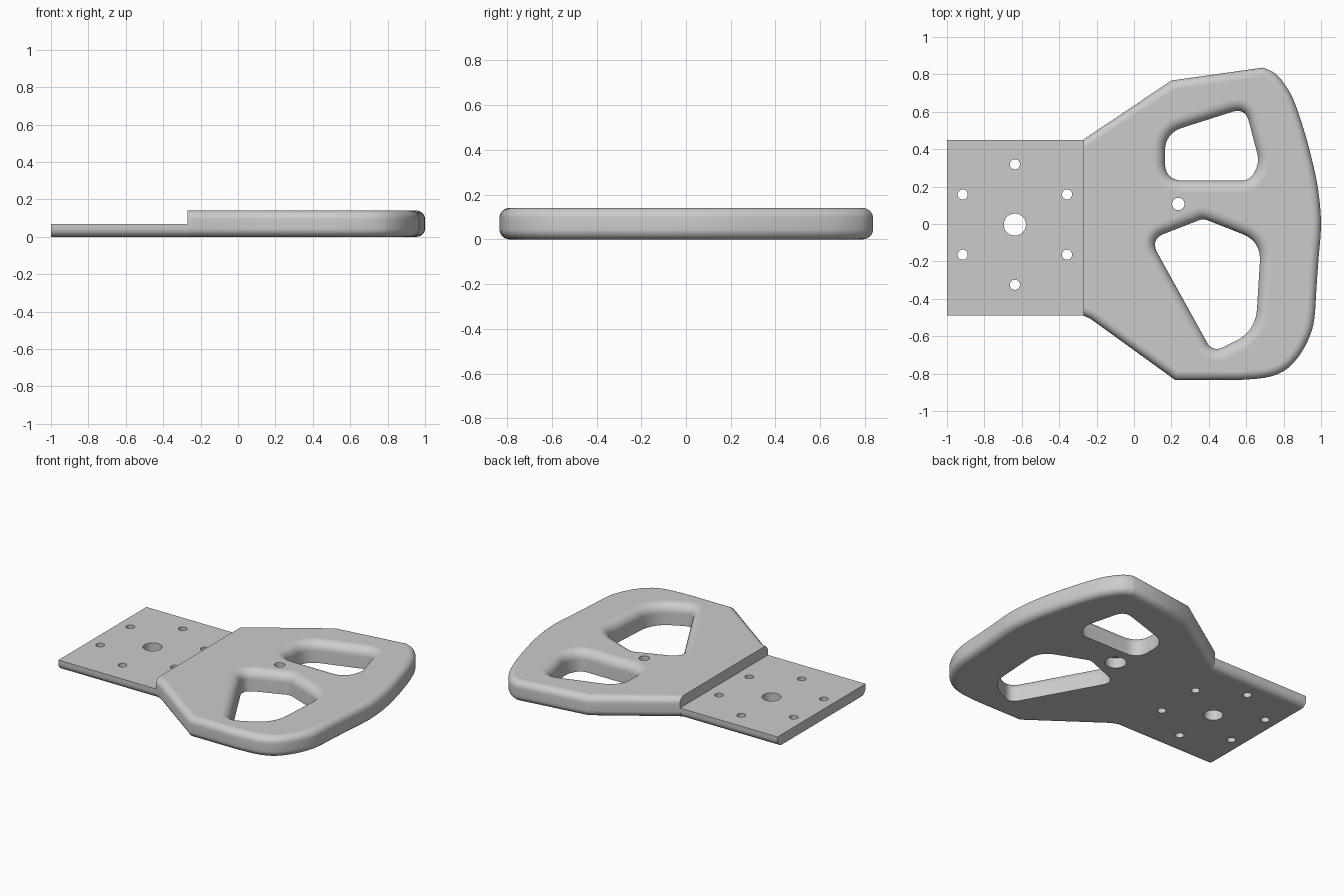
import bpy, bmesh, math
from mathutils import Vector

cube = bpy.data.objects.get("Cube")
if cube:
    bpy.data.objects.remove(cube)

THICK, EDGE, FLARE, STEP_Z = 0.14, 0.045, 0.06, 0.069
STEP_X, END_X = -0.27, -1.0

grey = bpy.data.materials.new("light_grey")
grey.use_nodes = True
grey.diffuse_color = (0.6, 0.6, 0.6, 1)
grey.node_tree.nodes["Principled BSDF"].inputs["Base Color"].default_value = (0.6, 0.6, 0.6, 1)


def rounded(corners, steps=10):
    """Round each (x, y, trim) corner with a short curve."""
    pts, n = [], len(corners)
    for i, (x, y, trim) in enumerate(corners):
        c = Vector((x, y))
        a = c + (Vector(corners[i - 1][:2]) - c).normalized() * trim
        b = c + (Vector(corners[(i + 1) % n][:2]) - c).normalized() * trim
        for k in range(steps + 1):
            t = k / steps
            pts.append(a * (1 - t) ** 2 + c * 2 * t * (1 - t) + b * t * t)
    return pts


def spline(points, steps=3):
    """Smooth curve through open points."""
    p = [Vector(q) for q in points]
    p = [p[0] * 2 - p[1]] + p + [p[-1] * 2 - p[-2]]
    out = []
    for a, b, c, d in zip(p, p[1:], p[2:], p[3:]):
        for k in range(steps):
            t = k / steps
            out.append((b * 2 + (c - a) * t + (a * 2 - b * 5 + c * 4 - d) * t * t
                        + (b * 3 - a - c * 3 + d) * t ** 3) / 2)
    return out + [p[-2]]


def circle(x, y, r, n=40):
    return [Vector((x + r * math.cos(k * math.tau / n), y + r * math.sin(k * math.tau / n)))
            for k in range(n)]


def arc(r, steps=8):
    """Quarter circle as (sideways, upward) pairs."""
    return [(r * (1 - math.cos(k / steps * math.pi / 2)), r * math.sin(k / steps * math.pi / 2))
            for k in range(steps + 1)]


def offset(pts, dist):
    """Move a counter-clockwise outline outward; the squared ends stay in their plane."""
    out = []
    for i, p in enumerate(pts):
        if min(abs(p.x - STEP_X), abs(p.x - END_X)) < 0.0001:
            out.append(Vector((p.x, p.y + math.copysign(dist, dist * p.y))))
            continue
        u = (p - pts[i - 1]).normalized()
        v = (pts[(i + 1) % len(pts)] - p).normalized()
        n1, n2 = Vector((u.y, -u.x)), Vector((v.y, -v.x))
        out.append(p + (n1 + n2) * dist / (1 + n1.dot(n2)))
    return out


def wall(bm, pts, profile, hole):
    """Skin stacked offsets of an outline; return the bottom and top edge loops."""
    rings = [[bm.verts.new((p.x, p.y, z)) for p in offset(pts, d)] for d, z in profile]
    n = len(pts)
    for lo, hi in zip(rings, rings[1:]):
        for i in range(n):
            j = (i + 1) % n
            quad = (lo[i], lo[j], hi[j], hi[i])
            bm.faces.new(quad[::-1] if hole else quad)
    return [[bm.edges.get((r[i], r[(i + 1) % n])) for i in range(n)]
            for r in (rings[0], rings[-1])]


def plate(name, outline, profile, holes):
    """Flat part with an edge profile and any number of (outline, profile) holes."""
    bm = bmesh.new()
    loops = [wall(bm, outline, profile, False)]
    loops += [wall(bm, pts, prof, True) for pts, prof in holes]
    for side, up in ((0, -1), (1, 1)):
        edges = [e for pair in loops for e in pair[side]]
        cap = bmesh.ops.triangle_fill(bm, edges=edges, use_beauty=True, normal=(0, 0, up))
        for f in cap["geom"]:
            if isinstance(f, bmesh.types.BMFace):
                f.normal_update()
                if f.normal.z * up < 0:
                    f.normal_flip()
        for e in edges:
            e.smooth = False
    mesh = bpy.data.meshes.new(name)
    bm.to_mesh(mesh)
    bm.free()
    mesh.materials.append(grey)
    obj = bpy.data.objects.new(name, mesh)
    bpy.context.collection.objects.link(obj)
    return obj


curve = arc(EDGE)
lower_edge = [(-s, EDGE - u) for s, u in reversed(curve)]
upper_edge = [(-s, THICK - EDGE + u) for s, u in curve]

# Thin mounting plate with a centre bore and a bolt circle
bore_x, bore_y = -0.637, -0.003
bores = [circle(bore_x, bore_y, 0.059)]
for k in range(6):
    a = math.radians(30 + 60 * k)
    bores.append(circle(bore_x + 0.322 * math.cos(a), bore_y + 0.322 * math.sin(a), 0.027))
mount_outline = [Vector(c) for c in ((END_X, -0.49), (STEP_X, -0.49), (STEP_X, 0.45), (END_X, 0.45))]
mount = plate("mounting_plate", mount_outline, lower_edge + [(0, STEP_Z)],
              [(b, [(0, 0), (0, STEP_Z)]) for b in bores])

# Grip outline: straight shoulders and a curved outer rim
rim = spline([(0.56, -0.834), (0.7, -0.822), (0.8, -0.787), (0.88, -0.71), (0.94, -0.6),
              (0.965, -0.5), (0.975, -0.35), (0.987, -0.18), (1.0, 0.0), (0.985, 0.18),
              (0.95, 0.35), (0.9, 0.53), (0.85, 0.67), (0.8, 0.755), (0.75, 0.808), (0.69, 0.836)])
front_shoulder = [Vector(c) for c in ((STEP_X, -0.49), (-0.235, -0.505), (0.22, -0.834))]
back_shoulder = [Vector(c) for c in ((0.2, 0.767), (STEP_X, 0.452))]

# Grip openings with flared top edges, and a counterbored hole between them
upper_opening = rounded([(0.165, 0.232, 0.1), (0.625, 0.232, 0.055), (0.67, 0.335, 0.045),
                         (0.595, 0.622, 0.075), (0.165, 0.485, 0.1)])
lower_opening = rounded([(0.085, -0.082, 0.085), (0.42, -0.687, 0.065), (0.65, -0.573, 0.12),
                         (0.68, -0.093, 0.11), (0.37, 0.029, 0.025)])
flare = [(0, 0)] + [(s, THICK - FLARE + u) for s, u in arc(FLARE)]
counterbore = [(0.033, 0), (0.033, 0.07), (0, 0.07), (0, THICK)]
grip = plate("grip", front_shoulder + rim + back_shoulder, lower_edge + upper_edge,
             [(upper_opening, flare), (lower_opening, flare),
              (circle(0.237, 0.107, 0.033), counterbore)])

bpy.ops.object.select_all(action="DESELECT")
for part in (mount, grip):
    part.select_set(True)
bpy.context.view_layer.objects.active = grip
bpy.ops.object.shade_smooth_by_angle(angle=math.radians(40))
